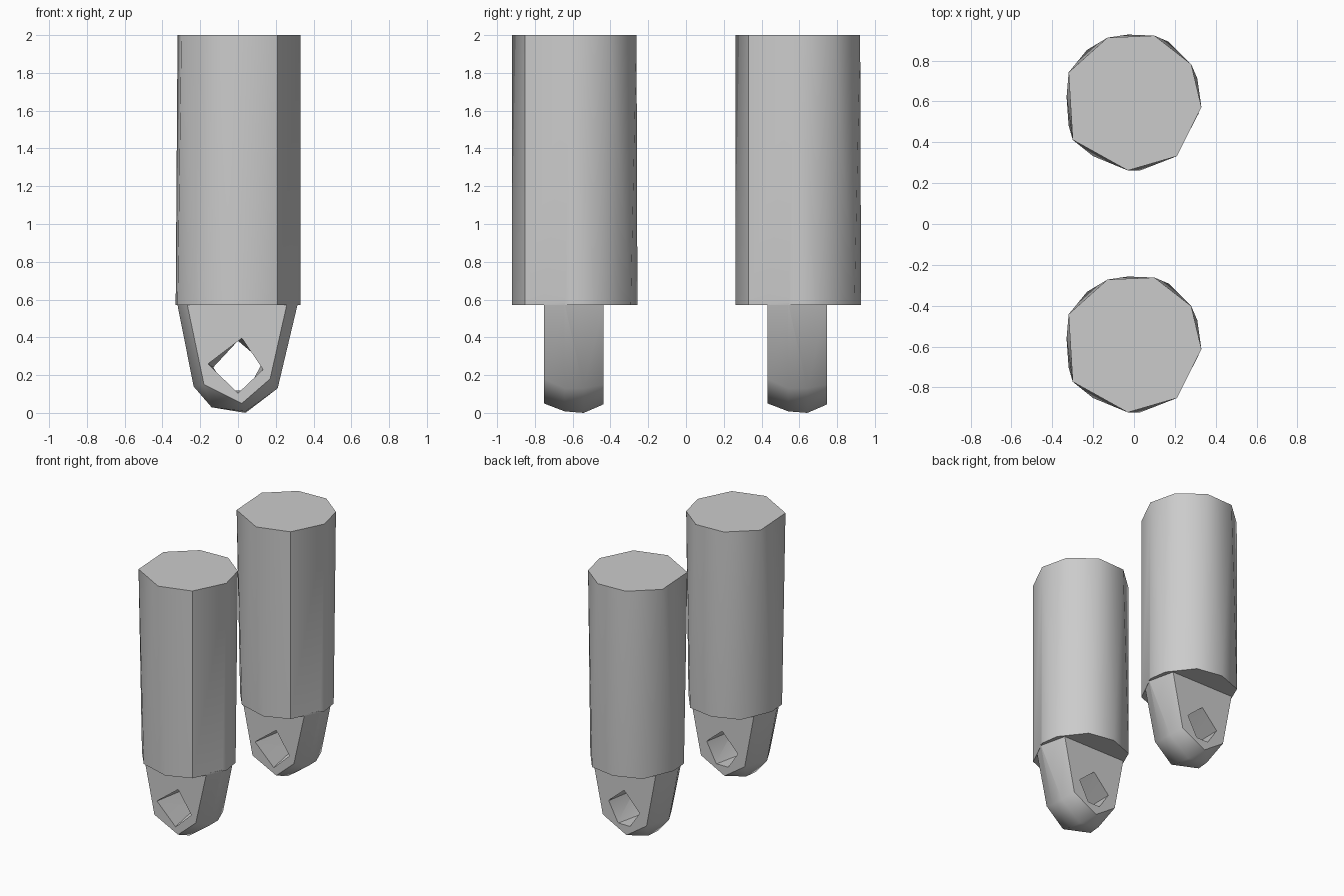
import bpy, bmesh, math

if "Cube" in bpy.data.objects:
    bpy.data.objects.remove(bpy.data.objects["Cube"])


def hull(name, points):
    """Faceted convex solid around a handful of section points."""
    bm = bmesh.new()
    for p in points:
        bm.verts.new(p)
    bmesh.ops.convex_hull(bm, input=bm.verts)
    bmesh.ops.delete(bm, geom=[v for v in bm.verts if not v.link_faces], context='VERTS')
    bmesh.ops.dissolve_limit(bm, angle_limit=math.radians(1), verts=bm.verts, edges=bm.edges)
    bmesh.ops.recalc_face_normals(bm, faces=bm.faces)
    me = bpy.data.meshes.new(name)
    bm.to_mesh(me)
    bm.free()
    ob = bpy.data.objects.new(name, me)
    bpy.context.collection.objects.link(ob)
    return ob


def combine(ob, other, operation):
    """Apply a boolean and throw the helper away."""
    mod = ob.modifiers.new(operation, 'BOOLEAN')
    mod.operation, mod.solver, mod.object = operation, 'EXACT', other
    bpy.context.view_layer.objects.active = ob
    bpy.ops.object.modifier_apply(modifier=mod.name)
    bpy.data.objects.remove(other)


def at_z(section, z):
    return [(x, y, z) for x, y in section]


def at_y(section, y):
    return [(x, y, z) for x, z in section]


# Shaft: eight-sided top running down to a ten-sided shoulder
top = [(.33, -.02), (.21, -.26), (-.03, -.33), (-.30, -.18),
       (-.32, .15), (-.13, .32), (.10, .33), (.28, .19)]
shoulder = [(.33, -.02), (.21, -.26), (.03, -.33), (-.20, -.26), (-.32, -.11),
            (-.33, .03), (-.23, .26), (-.03, .335), (.17, .30), (.31, .12)]
post = hull("front_post", at_z(top, 2) + at_z(shoulder, .57))

# Tongue: flat cheeks with a wider rounded rim between them
front_cheek = [(-.27, .58), (-.18, .15), (.02, .05), (.17, .18), (.26, .58)]
back_cheek = [(-.27, .58), (-.19, .16), (-.02, .045), (.18, .15), (.27, .58)]
rim_low = [(-.322, .58), (-.235, .14), (-.14, .03), (.04, .008), (.21, .13), (.317, .58)]
tongue = hull("tongue", at_y(front_cheek, -.16) + at_y(back_cheek, .155)
              + at_y(rim_low, -.05) + at_y([(-.13, .03), (.04, 0), (.21, .13)], .05))

# Pin hole: four corners in front, five behind
hole = hull("hole_cutter",
            at_y([(-.158, .26), (.02, .395), (.132, .23), (0, .105)], -.17)
            + at_y([(0, .38), (.13, .27), (.05, .12), (-.05, .12), (-.13, .24)], .17))
hole.hide_render = True
combine(tongue, hole, 'DIFFERENCE')
combine(post, tongue, 'UNION')

# Smooth the round sides, keep the hard corners
bpy.ops.object.select_all(action='DESELECT')
post.select_set(True)
bpy.context.view_layer.objects.active = post
bpy.ops.object.shade_smooth_by_angle(angle=math.radians(40))

# Second identical post behind the first
post.location.y = -.592
back = post.copy()
back.data = post.data.copy()
back.name = "back_post"
back.location.y = .592
bpy.context.collection.objects.link(back)
